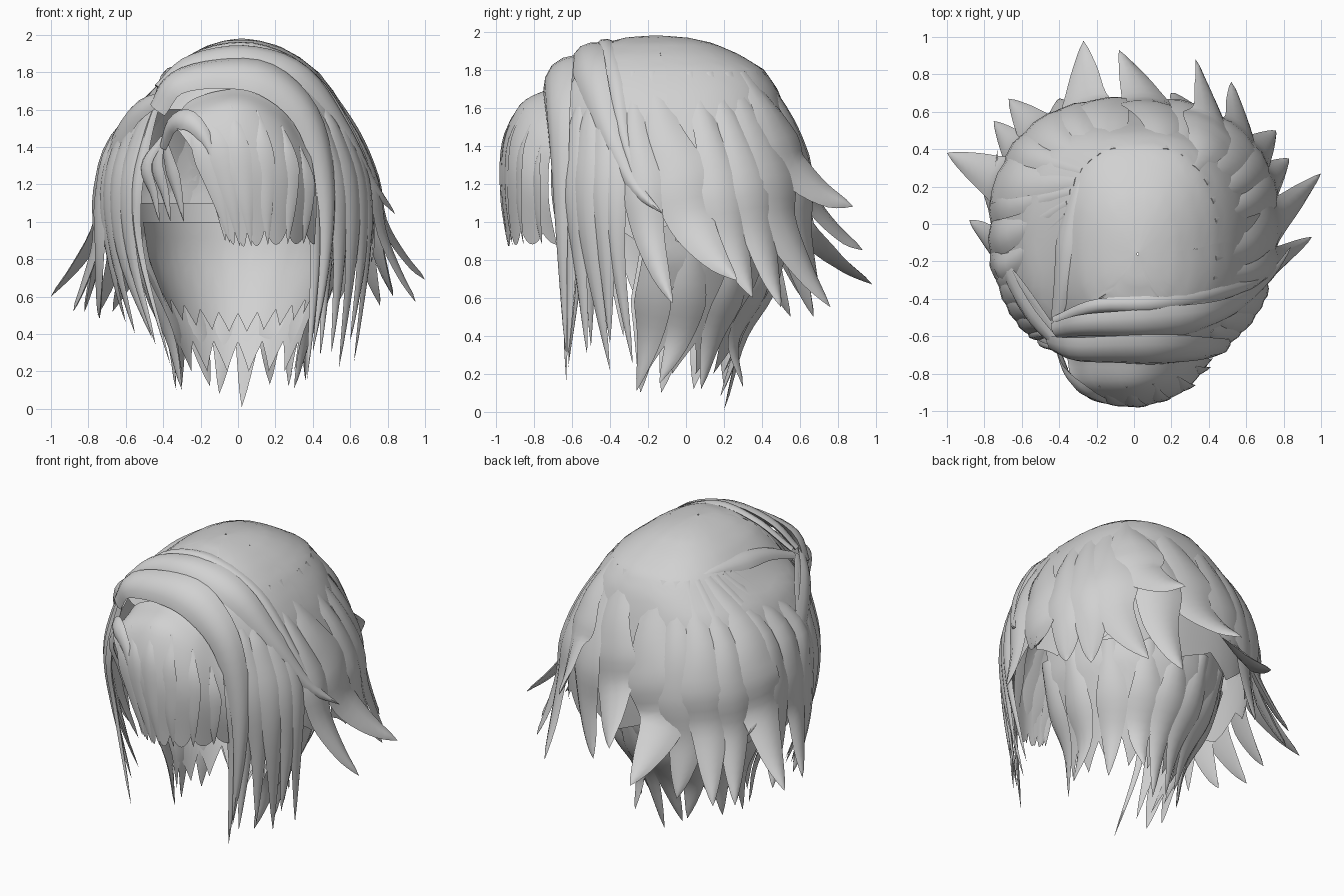
import bpy, math
from mathutils import Vector as V

hair = bpy.data.materials.new("hair_grey")
hair.diffuse_color = (0.64, 0.64, 0.64, 1)


def make(name, verts, faces):
    me = bpy.data.meshes.new(name)
    me.from_pydata([tuple(v) for v in verts], [], faces)
    me.materials.append(hair)
    ob = bpy.data.objects.new(name, me)
    bpy.context.collection.objects.link(ob)
    return ob


def spline(pts, t):
    """Point on a Catmull-Rom curve through pts, t in 0..1."""
    n = len(pts) - 1
    i = min(int(t * n), n - 1)
    f = t * n - i
    b, c = pts[i], pts[i + 1]
    a = pts[i - 1] if i else b * 2 - c
    d = pts[i + 2] if i + 2 <= n else c * 2 - b
    return 0.5 * (2 * b + (c - a) * f + (2 * a - 5 * b + 4 * c - d) * f * f
                  + (3 * b - a - 3 * c + d) * f ** 3)


def lookup(table, z):
    for lo, hi in zip(table[1:], table):
        if z >= lo[0]:
            f = min(1, (z - lo[0]) / (hi[0] - lo[0]))
            return [a + (b - a) * f for a, b in zip(lo[1:], hi[1:])]
    return table[-1][1:]


def grid(name, nu, nv, fn):
    """Open sheet from a function of u, v in 0..1."""
    verts = [fn(i / nu, j / nv) for i in range(nu + 1) for j in range(nv + 1)]
    m = nv + 1
    return make(name, verts, [(i * m + j, i * m + j + 1, (i + 1) * m + j + 1, (i + 1) * m + j)
                              for i in range(nu) for j in range(nv)])


# Head outline by height: z, x min, x max, y min, y max
HEAD = [(1.98, .015, .025, -.165, -.155), (1.97, -.07, .11, -.31, 0), (1.94, -.17, .22, -.43, .14),
        (1.88, -.28, .33, -.55, .28), (1.8, -.37, .43, -.62, .41), (1.7, -.46, .51, -.68, .48),
        (1.6, -.57, .57, -.71, .52), (1.4, -.68, .65, -.73, .58), (1.2, -.72, .71, -.73, .62),
        (1.0, -.72, .73, -.72, .61), (.8, -.70, .73, -.70, .59), (.5, -.62, .66, -.67, .5),
        (.2, -.52, .55, -.62, .4)]


def H(deg, z, off=0.0):
    """Point on the head surface: 0 right, 90 back, 180 left, 270 front."""
    x0, x1, y0, y1 = lookup(HEAD, z)
    c, s = math.cos(math.radians(deg)), math.sin(math.radians(deg))
    px = math.copysign(abs(c) ** .8, c) * ((x1 - x0) / 2 + off)
    py = math.copysign(abs(s) ** .8, s) * ((y1 - y0) / 2 + off)
    return V(((x0 + x1) / 2 + px, (y0 + y1) / 2 + py, z))


def strand(name, pts, w, t=.035, root=.45, n=14):
    """Pointed lock with a lens section, its broad side facing outward."""
    pts = [V(p) for p in pts]
    verts, faces = [], []
    sect = [(-1, 0), (-.6, .65), (0, 1), (.6, .65), (1, 0), (0, -.4)]
    k = len(sect)
    for i in range(n):
        s = i / n
        p = spline(pts, s)
        tan = (spline(pts, min(1, s + .03)) - spline(pts, max(0, s - .03))).normalized()
        out = p - V((0, -.08, min(p.z, 1.25)))
        side = tan.cross(out).normalized()
        nor = side.cross(tan).normalized()
        g = (root + (1 - root) * min(1, s / .4)) * min(1, (1 - s) / .55) ** .8
        verts += [p + side * (a * w * g) + nor * (b * t * g ** .6) for a, b in sect]
        if i:
            o = (i - 1) * k
            faces += [(o + j, o + (j + 1) % k, o + k + (j + 1) % k, o + k + j) for j in range(k)]
    verts.append(pts[-1])
    o = (n - 1) * k
    faces += [(o + j, o + (j + 1) % k, n * k) for j in range(k)] + [tuple(range(k))[::-1]]
    return make(name, verts, faces)


def step(x, a, b):
    f = max(0, min(1, (x - a) / (b - a)))
    return f * f * (3 - 2 * f)


def tri(x):
    return abs((x % 1) * 2 - 1)


# Main cap, open over the face
def cap(u, v):
    d = u * 360
    face = step(d, 217, 224) * (1 - step(d, 296, 303))
    low = .78 + .12 * tri(d / 24) + .1 * step(d, 325, 345)
    low += (1.6 - low) * face
    return H(d, 1.98 - (1.98 - low) * v ** 2)


grid("main_cap", 120, 28, cap)

# Nape hair narrowing to a ragged hem: z, x radius, back y, centre y
NAPE = [(1.1, .6, .56, -.08), (.8, .55, .52, -.08), (.6, .46, .43, -.1),
        (.4, .37, .31, -.13), (.2, .31, .2, -.17), (0, .27, .18, -.17)]


def nape(d, z, k=1.0):
    rx, yb, cy = lookup(NAPE, z)
    a = math.radians(d)
    return V((rx * k * math.cos(a), cy + (yb * k - cy) * math.sin(a), z))


grid("nape_sheet", 72, 14, lambda u, v: nape(-6 + 192 * u, 1.1 - v * (.74 + .16 * tri(u * 9))))
grid("inner_rim", 66, 6, lambda u, v: nape(
    180 * u, 1.0 - v * (.36 + .13 * math.sin(math.pi * u) + .1 * tri(u * 11)), .87))
for i, (d, tip) in enumerate([
        (-8, (.3, -.26, .11)), (12, (.36, -.14, .15)), (38, (.27, .08, .12)), (62, (.17, .3, .13)),
        (82, (.02, .2, .01)), (102, (-.1, .18, .08)), (125, (-.15, .2, .12)),
        (150, (-.3, .04, .12)), (172, (-.33, -.13, .1)), (190, (-.3, -.24, .1))]):
    strand(f"nape_lock_{i}", [nape(d, .92), nape(d, .64, 1.01), nape(d, .38, 1.01), tip], .1, .025)

# Fringe sheet swept from the parting
FRINGE = [[V(p) for p in g] for g in (
    [(-.36, -.7, 1.5), (-.32, -.87, 1.49), (-.19, -.94, 1.28), (-.07, -.92, .9)],
    [(-.25, -.69, 1.65), (-.2, -.88, 1.56), (-.09, -.97, 1.3), (0, -.93, .87)],
    [(0, -.7, 1.71), (.02, -.88, 1.6), (.06, -.97, 1.3), (.1, -.93, .87)],
    [(.2, -.7, 1.64), (.23, -.83, 1.5), (.27, -.89, 1.25), (.26, -.86, .88)],
    [(.36, -.69, 1.44), (.4, -.72, 1.3), (.42, -.72, 1.1), (.41, -.68, .88)])]


def fringe(u, v):
    return spline([spline(g, v * (1 - .07 * tri(u * 6 + .5) ** 2)) for g in FRINGE], u)


grid("fringe_sheet", 48, 16, fringe)
for i, u in enumerate((.1, .28, .44, .6, .76, .9)):
    p = [spline([spline(g, v) for g in FRINGE], u) for v in (.3, .55, .8, 1)]
    strand(f"fringe_lock_{i}", p, .06, .01, .1)
strand("fringe_curl", [(-.4, -.68, 1.4), (-.35, -.8, 1.52), (-.26, -.89, 1.54), (-.16, -.94, 1.42),
                       (-.1, -.96, 1.2)], .06, .025)

# Broad locks swept over the front from the parting
strand("front_band", [(-.43, -.64, 1.6), (-.33, -.67, 1.74), (-.1, -.67, 1.79), (.15, -.67, 1.76),
                      (.36, -.67, 1.57), (.46, -.66, 1.25), (.47, -.65, .85), (.4, -.63, .3)], .12, .05, .6, 28)
strand("crown_band", [(-.42, -.57, 1.71), (-.25, -.54, 1.85), (.05, -.53, 1.89), (.35, -.5, 1.78),
                      (.56, -.42, 1.5), (.72, -.28, 1.2), (.84, -.12, 1.04)], .1, .04, .5, 28)
strand("crown_band_thin", [(-.42, -.52, 1.72), (-.2, -.44, 1.89), (.1, -.43, 1.92), (.4, -.38, 1.76),
                           (.6, -.33, 1.47), (.72, -.25, 1.2), (.78, -.17, 1.0)], .06, .035, .5, 28)
strand("parting_ridge", [(-.42, -.54, 1.68), (-.38, -.3, 1.77), (-.35, -.05, 1.8), (-.29, .2, 1.8),
                         (-.2, .38, 1.74)], .07, .03, .45, 18)

# Side curtains: start angle, tip, half width
CURTAINS = [
    (299, (.37, -.63, .16), .07), (305, (.44, -.62, .28), .08), (313, (.5, -.52, .3), .09),
    (322, (.54, -.4, .22), .1), (331, (.6, -.4, .36), .09), (337, (.62, -.28, .25), .08),
    (227, (-.36, -.62, .23), .04), (220, (-.44, -.5, .34), .08), (212, (-.46, -.4, .38), .09),
    (204, (-.55, -.33, .4), .1), (196, (-.6, -.2, .46), .1)]
for i, (d, tip, w) in enumerate(CURTAINS):
    top = [V((-.42, -.58, 1.66))] if d < 270 else [H(d, 1.6, -.015)]
    strand(f"curtain_lock_{i}", top + [H(d, 1.45, 0), H(d, 1.15, .012), H(d, .8, 0), tip], w, .03, .4, 18)

# Wisps left of the fringe
for i, x in enumerate((-.45, -.39, -.32)):
    strand(f"temple_wisp_{i}", [(-.4, -.67, 1.45), (x - .04, -.64, 1.3), (x, -.62, 1.15), (x + .03, -.6, 1.0)], .04, .02)

# Flared outer locks: root angle, lower angle, bend height, tip, half width
FLARES = [
    (-16, -8, .95, (.95, -.07, .57), .11), (-6, 4, 1.0, (1.0, .27, .69), .16),
    (10, 20, .92, (.83, .35, .6), .13), (22, 34, .95, (.76, .5, .55), .14),
    (36, 46, 1.0, (.52, .76, .55), .17), (48, 60, 1.28, (.33, .88, 1.08), .17),
    (62, 72, .95, (.2, .7, .62), .15), (74, 87, 1.12, (-.08, .93, .85), .19),
    (94, 106, .98, (-.27, .98, .67), .19), (110, 118, .87, (-.4, .67, .5), .15),
    (124, 130, .95, (-.67, .67, .52), .15), (138, 144, .92, (-.75, .55, .5), .13),
    (152, 160, 1.0, (-1.0, .38, .6), .17), (165, 170, .9, (-.82, .25, .52), .13),
    (177, 182, .9, (-.88, .02, .52), .13), (188, 190, .85, (-.74, -.08, .48), .11)]
for i, (a, b, z, tip, w) in enumerate(FLARES):
    mid = H(b, z, .035)
    bend = mid.lerp(V(tip), .5) + V((0, 0, -.035))
    # back and left locks fan out from the end of the parting
    start = a + (128 - a) * .35 if a > 80 else a
    pts = [H(start, 1.78, -.02)] + [H(a + (b - a) * f, 1.78 + (z - 1.78) * f, o)
                                    for f, o in ((.38, 0), (.7, .015))]
    strand(f"flared_lock_{i}", pts + [mid, bend, tip], w, .04, .3, 20)

# Long lock trailing along the left side
strand("left_side_lock", [(-.41, -.64, 1.66), (-.55, -.48, 1.57), (-.67, -.25, 1.35), (-.73, .05, 1.1),
                          (-.73, .4, .9)], .1, .035)

bpy.ops.object.select_all(action='SELECT')
bpy.context.view_layer.objects.active = bpy.context.selected_objects[0]
bpy.ops.object.shade_smooth_by_angle(angle=math.radians(50))
